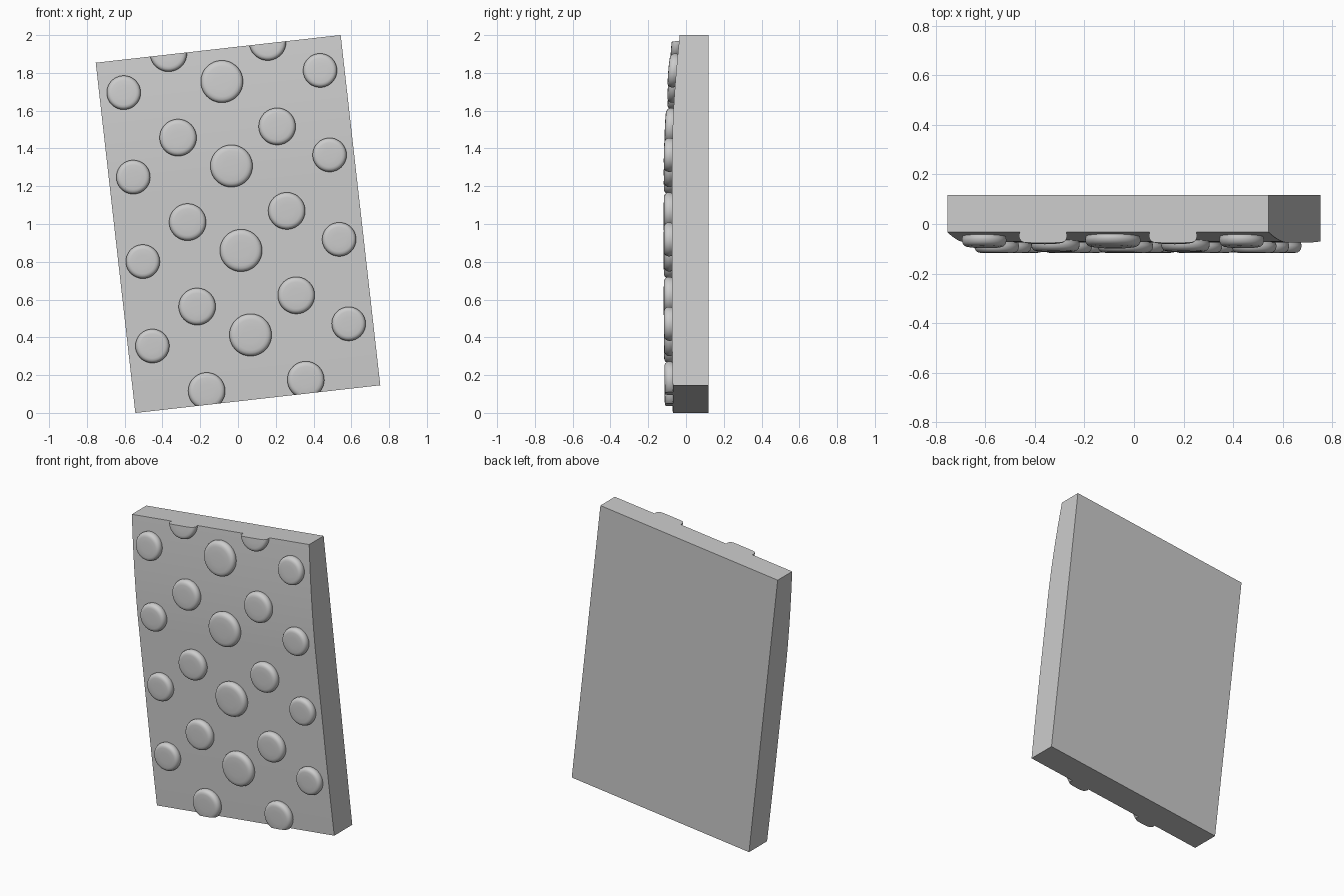
import bpy, bmesh, math
from mathutils import Vector

if "Cube" in bpy.data.objects:
    bpy.data.objects.remove(bpy.data.objects["Cube"])

TILT = math.radians(6.45)
C, S = math.cos(TILT), math.sin(TILT)
HALF_W, HALF_H, BACK = 0.6525, 0.933, 0.118


def front(v):
    """Depth of the gently curved front skin at height v on the slab."""
    y = -0.075
    if v > 0.25:
        y += 0.042 * ((v - 0.25) / 0.683) ** 1.8
    if v < -0.4:
        y += 0.005 * ((-v - 0.4) / 0.533) ** 2
    return y


def finish(bm, name):
    """Tilt the part (u, y, v) into place and make an object of it."""
    for p in bm.verts:
        u, y, v = p.co
        p.co = (u * C - v * S, y, 1 + u * S + v * C)
    bmesh.ops.recalc_face_normals(bm, faces=bm.faces)
    mesh = bpy.data.meshes.new(name)
    bm.to_mesh(mesh)
    bm.free()
    obj = bpy.data.objects.new(name, mesh)
    bpy.context.collection.objects.link(obj)
    bpy.ops.object.select_all(action='DESELECT')
    obj.select_set(True)
    bpy.context.view_layer.objects.active = obj
    bpy.ops.object.shade_smooth_by_angle(angle=math.radians(35))


# Slab: side profile with curved front, extruded across the width
bm = bmesh.new()
N = 32
heights = [-HALF_H + 2 * HALF_H * i / N for i in range(N + 1)]
rows = []
for v in heights:
    rows.append([bm.verts.new(p) for p in (
        (-HALF_W, front(v), v), (HALF_W, front(v), v),
        (HALF_W, BACK, v), (-HALF_W, BACK, v))])
for a, b in zip(rows, rows[1:]):
    for i in range(4):
        j = (i + 1) % 4
        bm.faces.new((a[i], a[j], b[j], b[i]))
bm.faces.new(rows[0])
bm.faces.new(rows[-1])
finish(bm, "slab")

# Stud profile: (radius factor, height above the skin)
PROFILE = [(0.96, -0.02), (0.97, 0.0), (1.0, 0.011), (1.0, 0.018), (0.975, 0.027),
           (0.92, 0.035), (0.84, 0.040), (0.72, 0.042), (0.4, 0.043)]


def stud(name, cu, cv, r, seg=40):
    """Flat rounded stud following the skin, cut off at the slab ends."""
    bm = bmesh.new()
    rings = []
    for f, h in PROFILE:
        ring = []
        for i in range(seg):
            a = 2 * math.pi * i / seg
            ring.append(bm.verts.new((cu + r * f * math.cos(a), -h,
                                      cv + r * f * math.sin(a))))
        rings.append(ring)
    for a, b in zip(rings, rings[1:]):
        for i in range(seg):
            j = (i + 1) % seg
            bm.faces.new((a[i], a[j], b[j], b[i]))
    bm.faces.new(rings[0])
    bm.faces.new(rings[-1])
    for s in (1, -1):
        if s * cv + r > HALF_H:
            bmesh.ops.bisect_plane(bm, geom=bm.verts[:] + bm.edges[:] + bm.faces[:],
                                   plane_co=Vector((0, 0, s * HALF_H)),
                                   plane_no=Vector((0, 0, s)), clear_outer=True)
            bmesh.ops.holes_fill(bm, edges=[e for e in bm.edges if e.is_boundary])
    for p in bm.verts:
        p.co.y += front(p.co.z)
    finish(bm, name)


# Rows of studs: large centre, small outer, staggered medium pairs
for k in range(4):
    v = -0.591 + 0.45 * k
    stud(f"centre_stud_{k}", 0, v, 0.112)
    for side, s in (("left", -1), ("right", 1)):
        stud(f"outer_stud_{side}_{k}", s * 0.523, v, 0.090)
for k in range(5):
    for side, s in (("left", -1), ("right", 1)):
        stud(f"middle_stud_{side}_{k}", s * 0.264, -0.86 + 0.45 * k, 0.098)
